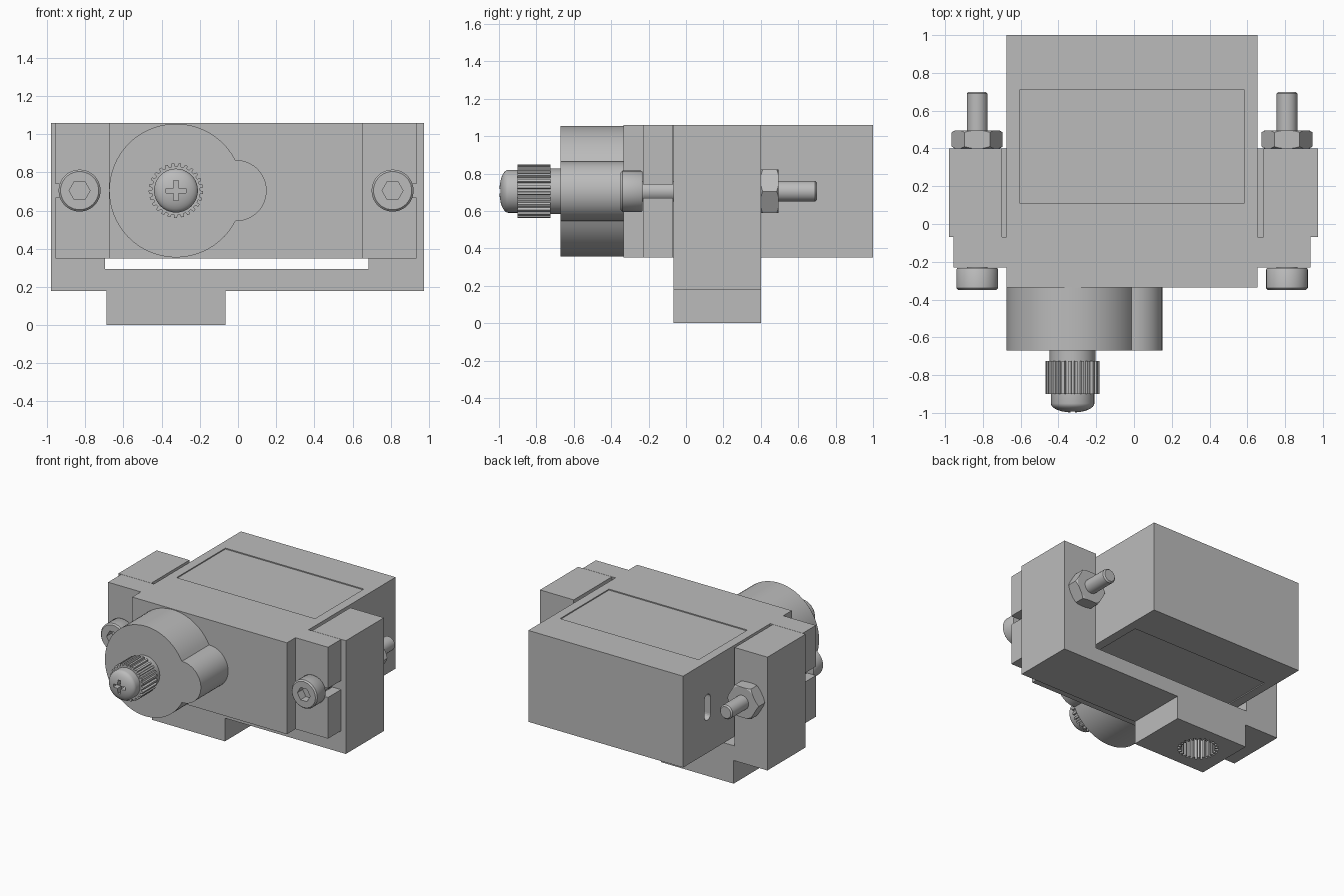
import bpy, bmesh
from math import sin, cos, pi, asin, acos
from mathutils import Vector, Matrix

cube = bpy.data.objects.get("Cube")
if cube:
    bpy.data.objects.remove(cube, do_unlink=True)

grey = bpy.data.materials.new("mid grey")
grey.use_nodes = True
COLOUR = (0.5, 0.5, 0.5, 1)
grey.diffuse_color = COLOUR
grey.node_tree.nodes["Principled BSDF"].inputs["Base Color"].default_value = COLOUR


def finish(name, bm):
    bmesh.ops.recalc_face_normals(bm, faces=bm.faces)
    mesh = bpy.data.meshes.new(name)
    bm.to_mesh(mesh)
    bm.free()
    mesh.materials.append(grey)
    ob = bpy.data.objects.new(name, mesh)
    bpy.context.collection.objects.link(ob)
    return ob


def prism(name, pts, axis, a, b):
    """Extrude a closed outline from a to b along the given axis."""
    place = {"x": lambda p, t: (t, p[0], p[1]),
             "y": lambda p, t: (p[0], t, p[1]),
             "z": lambda p, t: (p[0], p[1], t)}[axis]
    bm = bmesh.new()
    face = bm.faces.new([bm.verts.new(place(p, a)) for p in pts])
    ext = bmesh.ops.extrude_face_region(bm, geom=[face])
    moved = [g for g in ext["geom"] if isinstance(g, bmesh.types.BMVert)]
    bmesh.ops.translate(bm, verts=moved, vec=Vector(place((0, 0), b - a)))
    return finish(name, bm)


def rect(u0, u1, v0, v1):
    return [(u0, v0), (u1, v0), (u1, v1), (u0, v1)]


def arc(cu, cv, r, a0, a1, n):
    return [(cu + r * cos(a0 + (a1 - a0) * i / n),
             cv + r * sin(a0 + (a1 - a0) * i / n)) for i in range(n + 1)]


def ring(cu, cv, r, n):
    return arc(cu, cv, r, 0, 2 * pi, n)[:-1]


def gear(cu, cv, r_out, r_in, teeth):
    """Outline with square-cut splines."""
    pts = []
    for i in range(teeth):
        for k, r in ((0, r_in), (.4, r_in), (.5, r_out), (.9, r_out)):
            t = 2 * pi * (i + k) / teeth
            pts.append((cu + r * cos(t), cv + r * sin(t)))
    return pts


def lathe(name, profile, cx, cz, n=40):
    """Spin (radius, y) points round an axis parallel to y."""
    bm = bmesh.new()
    verts = [bm.verts.new((cx + r, y, cz)) for r, y in profile]
    edges = [bm.edges.new(p) for p in zip(verts, verts[1:])]
    bmesh.ops.spin(bm, geom=verts + edges, cent=(cx, 0, cz), axis=(0, 1, 0),
                   angle=2 * pi, steps=n)
    bmesh.ops.remove_doubles(bm, verts=bm.verts, dist=1e-5)
    return finish(name, bm)


def boolean(ob, tool, mode="DIFFERENCE"):
    mod = ob.modifiers.new("cut", "BOOLEAN")
    mod.operation, mod.solver, mod.object = mode, "EXACT", tool
    bpy.context.view_layer.objects.active = ob
    bpy.ops.object.modifier_apply(modifier=mod.name)
    bpy.data.objects.remove(tool, do_unlink=True)


def smooth(*obs):
    for ob in obs:
        bpy.ops.object.select_all(action="DESELECT")
        ob.select_set(True)
        bpy.context.view_layer.objects.active = ob
        bpy.ops.object.shade_smooth_by_angle(angle=0.6)


MID = -0.01            # centre line of the motor case
AX, AZ = -0.325, 0.705   # output shaft axis
LOW, TOP = 0.35, 1.06    # case bottom and top

# Motor case with shallow label recesses and a cable slot
case = prism("motor_case", rect(-.675, .655, -.335, 1), "z", LOW, TOP)
label = rect(-.605, .585, .11, .71)
for z0, z1 in ((TOP - .008, TOP + .1), (LOW - .1, LOW + .008)):
    boolean(case, prism("label_cutter", label, "z", z0, z1))
slot = arc(.7, .77, .036, 0, pi, 10) + arc(.7, .64, .036, pi, 2 * pi, 10)
boolean(case, prism("cable_slot_cutter", slot, "x", -.75, -.62))

# Bolt ears with open slots on both sides
open_a = asin(.035 / .06)
for s, side in ((-1, "right"), (1, "left")):
    out = ([(.665, LOW), (.945, LOW), (.945, AZ - .035)]
           + arc(.82, AZ, .06, -open_a, open_a - 2 * pi, 24)
           + [(.945, AZ + .035), (.945, TOP), (.665, TOP)])
    prism(side + "_ear", [(MID + s * u, v) for u, v in out], "y", -.23, -.07)

# Bracket: two posts, a base bar and an offset foot in one outline
outline = [(-.98, .18), (-.69, .18), (-.69, 0), (-.065, 0), (-.065, .18),
           (.975, .18), (.975, TOP), (.685, TOP), (.685, .295),
           (-.698, .295), (-.698, TOP), (-.98, TOP)]
bracket = prism("bracket", outline, "y", -.068, .4)
boolean(bracket, prism("spline_socket_cutter", gear(-.45, .165, .145, .12, 24),
                       "z", -.05, .16))

# Bolts and nuts
for s, side in ((-1, "right"), (1, "left")):
    cx = MID + s * .82
    head = lathe(side + "_bolt_head", [(0, -.35), (.1, -.35), (.11, -.34),
                                       (.11, -.24), (.105, -.232), (0, -.232)], cx, AZ)
    boolean(head, prism("hex_cutter", ring(cx, AZ, .055, 6), "y", -.4, -.285))
    shank = lathe(side + "_bolt_shank", [(0, -.24), (.055, -.24), (.055, .69),
                                         (.045, .7), (0, .7)], cx, AZ, 28)
    nut = prism(side + "_nut", ring(cx, AZ, .135, 6), "y", .4, .495)
    boolean(nut, lathe("chamfer_tool", [(0, .399), (.118, .399), (.138, .412),
                                        (.138, .483), (.118, .496), (0, .496)],
                       cx, AZ), "INTERSECT")
    smooth(head, shank)

# Gear housing: large round joined to a small round
R, r, d = .35, .16, .315
a = (d * d + R * R - r * r) / (2 * d)
big, small = acos(a / R), acos((a - d) / r)
shape = arc(AX, AZ, R, big, 2 * pi - big, 56) + arc(AX + d, AZ, r, -small, small, 24)[1:-1]
housing = prism("gear_housing", shape, "y", -.67, -.335)

# Output shaft: collar, splined wheel and domed cross-head screw
collar = lathe("shaft_collar", [(0, -.73), (.122, -.73), (.122, -.66), (0, -.66)], AX, AZ)
prism("splined_shaft", gear(AX, AZ, .143, .127, 25), "y", -.9, -.725)
dome = [(.115 * cos(t), -.95 - .048 * sin(t)) for t in (pi / 2 * i / 8 for i in range(8))]
screw = lathe("shaft_screw", [(0, -.89), (.115, -.89)] + dome + [(0, -.998)], AX, AZ)
for w, h in ((.052, .012), (.012, .052)):
    boolean(screw, prism("cross_cutter", rect(AX - w, AX + w, AZ - h, AZ + h),
                         "y", -1.1, -.95))
smooth(housing, collar, screw)
